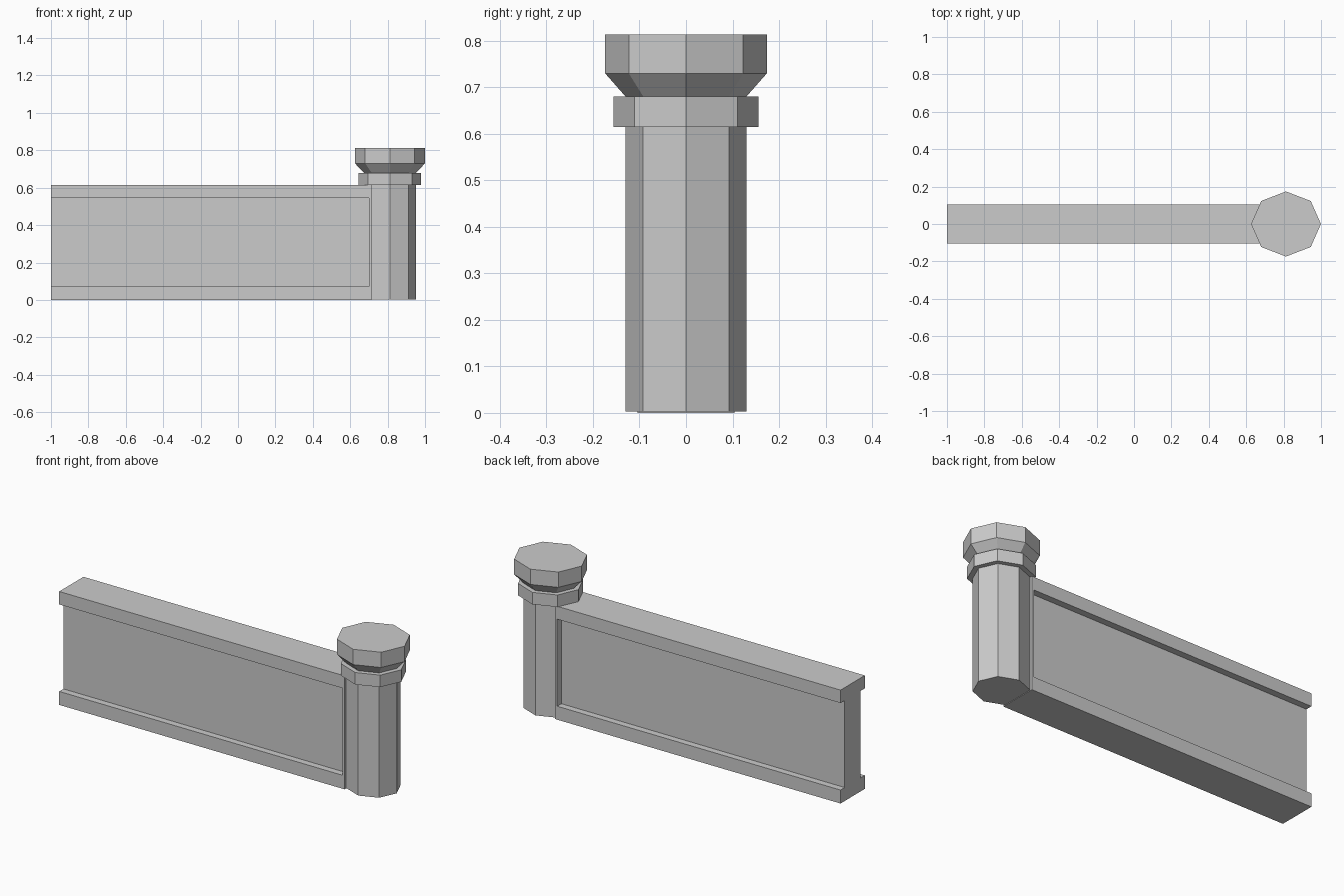
import bpy, bmesh
from math import cos, sin, pi

if "Cube" in bpy.data.objects:
    bpy.data.objects.remove(bpy.data.objects["Cube"])

def finish(name, bm):
    bmesh.ops.recalc_face_normals(bm, faces=bm.faces)
    me = bpy.data.meshes.new(name)
    bm.to_mesh(me)
    bm.free()
    ob = bpy.data.objects.new(name, me)
    bpy.context.collection.objects.link(ob)
    return ob

def octagon_stack(name, levels, cx=0.8125):
    """Closed eight-sided solid through (x radius, y radius, z) levels."""
    bm = bmesh.new()
    rings = [[bm.verts.new((cx + rx * cos(i * pi / 4), ry * sin(i * pi / 4), z))
              for i in range(8)] for rx, ry, z in levels]
    for a, b in zip(rings, rings[1:]):
        for i in range(8):
            j = (i + 1) % 8
            bm.faces.new((a[i], a[j], b[j], b[i]))
    bm.faces.new(rings[0])
    bm.faces.new(rings[-1])
    return finish(name, bm)

def extrude_x(name, profile, x0, x1):
    """Extrude a closed (y, z) profile along x."""
    bm = bmesh.new()
    face = bm.faces.new([bm.verts.new((x0, y, z)) for y, z in profile])
    ext = bmesh.ops.extrude_face_region(bm, geom=[face], use_keep_orig=True)
    verts = [g for g in ext["geom"] if isinstance(g, bmesh.types.BMVert)]
    bmesh.ops.translate(bm, verts=verts, vec=(x1 - x0, 0, 0))
    return finish(name, bm)

# Wall with projecting base and coping rails (I-shaped section)
F, W = 0.104, 0.068
half = [(F, 0), (F, 0.073), (W, 0.073), (W, 0.545), (F, 0.545), (F, 0.615)]
extrude_x("wall_panel", half + [(-y, z) for y, z in reversed(half)], -1.0, 0.70)

# Upright strip closing the recess against the post
extrude_x("end_strip", [(F, 0), (F, 0.615), (-F, 0.615), (-F, 0)], 0.70, 0.713)

# Octagonal post: shaft, collar and flared cap
octagon_stack("post_shaft", [(0.140, 0.130, 0.003), (0.140, 0.130, 0.615)])
octagon_stack("post_collar", [(0.167, 0.156, 0.615), (0.167, 0.156, 0.680)])
octagon_stack("post_cap", [(0.140, 0.130, 0.680), (0.187, 0.174, 0.730),
                           (0.187, 0.174, 0.813)])
